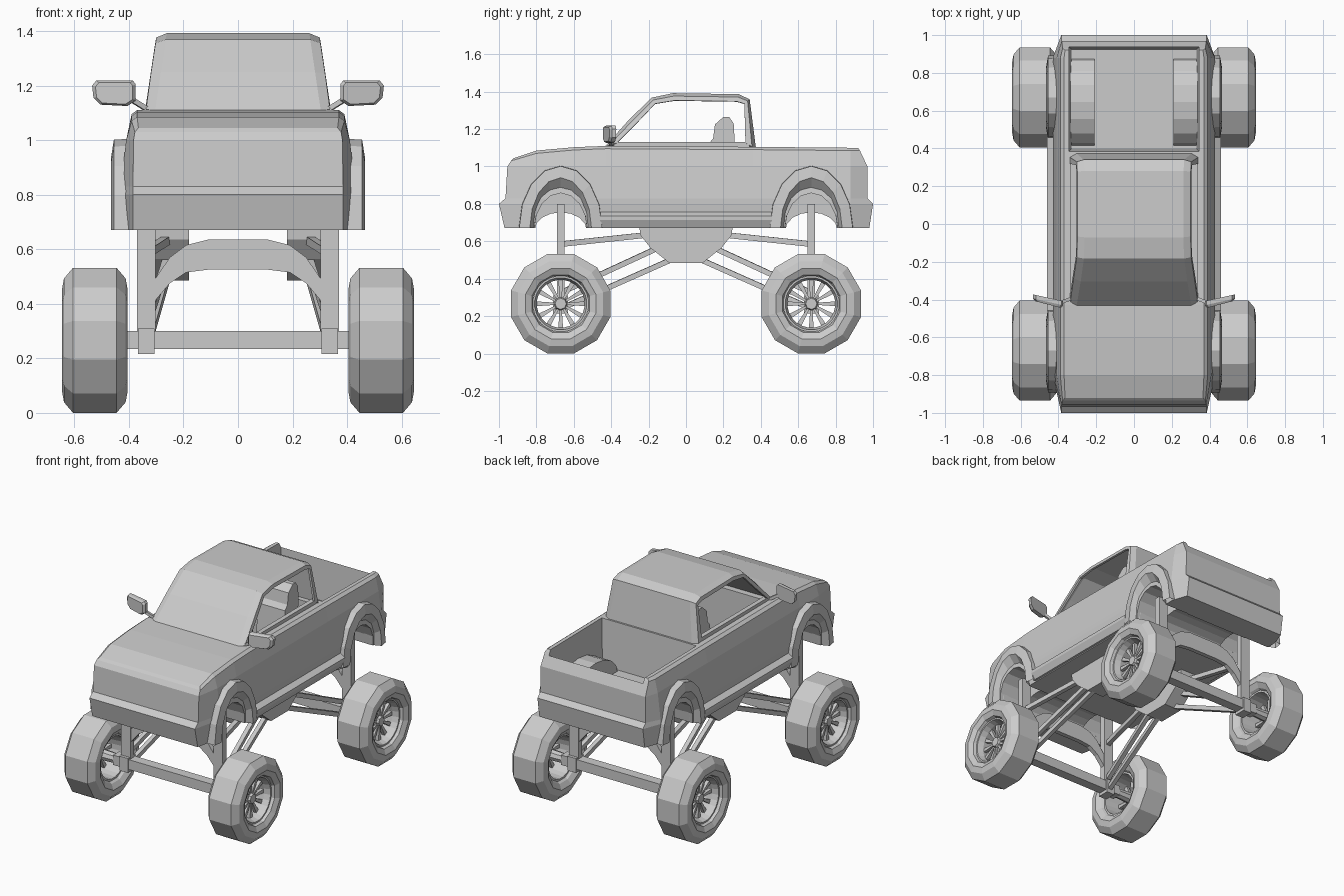
import bpy, bmesh
from math import sin, cos, pi
from mathutils import Vector

if "Cube" in bpy.data.objects:
    bpy.data.objects.remove(bpy.data.objects["Cube"])


def mesh_obj(name, verts, faces):
    me = bpy.data.meshes.new(name)
    me.from_pydata([tuple(v) for v in verts], [], faces)
    bm = bmesh.new()
    bm.from_mesh(me)
    bmesh.ops.recalc_face_normals(bm, faces=bm.faces)
    bm.to_mesh(me)
    bm.free()
    ob = bpy.data.objects.new(name, me)
    bpy.context.collection.objects.link(ob)
    return ob


def loft(name, rings, closed=True, caps=True, loop=False):
    """Skin a list of equal-length point rings."""
    n, m = len(rings[0]), len(rings)
    verts = [p for r in rings for p in r]
    faces = []
    for j in range(m if loop else m - 1):
        k = (j + 1) % m
        for i in range(n if closed else n - 1):
            h = (i + 1) % n
            faces.append((j * n + i, j * n + h, k * n + h, k * n + i))
    if caps:
        faces += [tuple(range(n)), tuple(range((m - 1) * n, m * n))]
    return mesh_obj(name, verts, faces)


def box(name, x0, x1, y0, y1, z0, z1, inset=0):
    """Box whose floor may be inset (tapered)."""
    rings = [[(x0 + d, y0 + d, z), (x1 - d, y0 + d, z), (x1 - d, y1 - d, z), (x0 + d, y1 - d, z)]
             for z, d in ((z0, inset), (z1, 0))]
    return loft(name, rings)


def extrude_x(name, prof, x0, x1):
    return loft(name, [[(x, y, z) for y, z in prof] for x in (x0, x1)])


def bar(name, a, b, w):
    """Square bar between two points."""
    a, b = Vector(a), Vector(b)
    d = (b - a).normalized()
    s = d.cross(Vector((0, 0, 1))).normalized() * w / 2
    u = s.cross(d).normalized() * w / 2
    return loft(name, [[p + s + u, p - s + u, p - s - u, p + s - u] for p in (a, b)])


def half_ellipse(cy, a, b, n=8, z0=0.67):
    return [(cy + a * cos(pi * i / n), z0 + b * sin(pi * i / n)) for i in range(n + 1)]


def cut(ob, cutter):
    m = ob.modifiers.new("cut", 'BOOLEAN')
    m.operation, m.solver, m.object = 'DIFFERENCE', 'EXACT', cutter
    bpy.ops.object.select_all(action='DESELECT')
    bpy.context.view_layer.objects.active = ob
    ob.select_set(True)
    bpy.ops.object.modifier_apply(modifier=m.name)


# Body: stations along y, six height rows per side
heights = [0.67, 0.80, 0.83, 1.0]
wide = [0.42, 0.43, 0.43, 0.41, 0.39, 0.37]
narrow = [0.385, 0.385, 0.385, 0.383, 0.378, 0.365]
stations = [([-.97, -1, -.965, -.955, -.935, -.92], 1.045, narrow)]
for y, zt, w in ((-.8, 1.085, wide), (-.6, 1.103, wide), (-.43, 1.11, wide),
                 (.36, 1.105, wide), (.88, 1.1, wide)):
    stations.append(([y] * 6, zt, w))
stations.append(([.98, 1, .97, .97, .93, .92], 1.1, narrow))
rings = []
for ys, zt, w in stations:
    zs = heights + [zt - .015, zt]
    half = list(zip(w, ys, zs))
    rings.append(half + [(-x, y, z) for x, y, z in reversed(half)])
body = loft("truck_body", rings, caps=False)
bm = bmesh.new()
bm.from_mesh(body.data)
bm.verts.ensure_lookup_table()
for base in (0, 12 * (len(rings) - 1)):
    for i in range(5):
        bm.faces.new([bm.verts[base + k] for k in (i, i + 1, 10 - i, 11 - i)])
bmesh.ops.recalc_face_normals(bm, faces=bm.faces)
bm.to_mesh(body.data)
bm.free()

# Bed, cabin and wheel well openings
cutters = [box("cut_bed", -.35, .35, .38, .945, .80, 1.2, .02),
           box("cut_cabin", -.305, .305, -.37, .325, .80, 1.25)]
wells = []
for cy in (-.67, .67):
    cutters.append(extrude_x("cut_tunnel", half_ellipse(cy, .139, .095, z0=.66), -.5, .5))
    for s in (-1, 1):
        wells.append(extrude_x("cut_well", half_ellipse(cy, .142, .198, z0=.66), s * .235, s * .5))
for c in cutters + wells:
    c.hide_render = True
    cut(body, c)

for s in (-1, 1):
    # Wheel humps inside the bed
    hump = extrude_x("bed_wheel_hump", half_ellipse(.645, .235, .16, z0=.78), s * .21, s * .335)
    for c in wells:
        if c.data.vertices[0].co.y > 0 and c.data.vertices[0].co.x * s > 0:
            cut(hump, c)
    # Rocker panel between the flares
    loft("rocker_panel", [[(s * .40, y, .68), (s * .44, y, .672), (s * .46, y, .715),
                           (s * .46, y, .735), (s * .42, y, .76)] for y in (-.46, .46)])
    # Fender flares
    for cy in (-.67, .67):
        prof = ((.385, .225, .335), (.455, .222, .332), (.465, .165, .27), (.40, .14, .19), (.36, .14, .19))
        loft("fender_flare", [[(s * x, y, z) for y, z in half_ellipse(cy, a, b)]
                              for x, a, b in prof], closed=False, caps=False, loop=True)
    # Window sill
    box("window_sill", min(s * .305, s * .335), max(s * .305, s * .335), -.39, .34, 1.09, 1.13)
    # Seats
    x0, x1 = sorted((s * .06, s * .26))
    extrude_x("seat_back", [(.10, .85), (.24, .85), (.26, 1.14), (.255, 1.23), (.23, 1.265),
                            (.20, 1.265), (.155, 1.225), (.145, 1.15), (.12, 1.12)], x0, x1)
    box("seat_cushion", x0, x1, -.12, .12, .80, .92)
    # Side mirror
    face = [(.37, 1.20), (.385, 1.218), (.52, 1.218), (.53, 1.205), (.53, 1.145),
            (.50, 1.125), (.40, 1.13), (.375, 1.155)]
    face = [(.375, 1.0)] and [(.905 - x, z) for x, z in face]
    loft("side_mirror", [[(s * (.4525 + (x - .4525) * k), -.43 + (x - .375) * .22 + dy, 1.17 + (z - 1.17) * k)
                          for x, z in face] for dy, k in ((-.014, .85), (0, 1), (.022, 1))])
    bar("mirror_arm", (s * .32, -.39, 1.105), (s * .40, -.42, 1.155), .018)

# Cab roof, windscreen, back panel and pillars as one skin
outer = [(-.43, 1.10), (-.30, 1.245), (-.18, 1.362), (-.07, 1.385), (.28, 1.38), (.335, 1.355), (.368, 1.09)]
inner = [(-.37, 1.125), (-.26, 1.235), (-.165, 1.335), (-.06, 1.352), (.27, 1.347), (.312, 1.335), (.318, 1.125)]
rings = []
for (py, pz), (qy, qz) in zip(outer, inner):
    mid = (py + .4 * (qy - py), pz + .4 * (qz - pz))
    half = [(.335 - .15 * (z - 1.1) - d, y, z)
            for (y, z), d in (((qy, qz), 0), (mid, 0), ((py, pz), .032))]
    rings.append(half + [(-x, y, z) for x, y, z in reversed(half)])
cab = loft("cab", rings, closed=False, caps=False)
sol = cab.modifiers.new("thickness", 'SOLIDIFY')
sol.thickness, sol.offset = .014, 0


# Wheels
def revolve(name, prof, cy, s, n=12):
    rings = []
    for i in range(n):
        t = 2 * pi * (i + .5) / n
        rings.append([(s * x, cy + r * sin(t), .266 - r * cos(t)) for x, r in prof])
    return loft(name, rings, caps=False, loop=True)


for cy in (-.67, .67):
    for s in (-1, 1):
        revolve("tyre", [(.425, .16), (.405, .195), (.412, .235), (.445, .275), (.605, .275), (.638, .235),
                         (.645, .195), (.628, .16), (.60, .15), (.44, .15)], cy, s)
        revolve("rim", [(.44, .15), (.61, .15), (.61, .14), (.57, .128), (.44, .135)], cy, s, 24)
        loft("hub", [[(s * x, cy + r * cos(pi * k / 4), .266 + r * sin(pi * k / 4)) for k in range(8)]
                     for x, r in ((.40, .03), (.56, .038), (.58, .03))])
        for k in range(12):
            t = 2 * pi * k / 12
            ray, side = Vector((0, cos(t), sin(t))), Vector((0, -sin(t), cos(t)))
            c = Vector((s * .555, cy, .266))
            dx = Vector((.011, 0, 0))
            loft("spoke", [[c + ray * r + side * w + dx, c + ray * r - side * w + dx,
                            c + ray * r - side * w - dx, c + ray * r + side * w - dx]
                           for r, w in ((.03, .006), (.134, .013))])

# Axles, posts, arch trusses
truss = [(.305, .49, .41), (.25, .57, .475), (.19, .615, .515), (.11, .635, .525)]
truss += [(-x, a, b) for x, a, b in reversed(truss)]
for f in (-1, 1):
    y = f * .67
    box("axle", -.42, .42, y - .032, y + .032, .235, .30)
    loft("axle_arch", [[(x, y - .015, a), (x, y + .015, a), (x, y + .015, b), (x, y - .015, b)]
                       for x, a, b in truss])
    for s in (-1, 1):
        x = s * .337
        box("suspension_post", x - .034, x + .034, y - .02, y + .02, .29, .80)
        box("axle_bracket", x - .03, x + .03, y - .04, y + .04, .215, .31)
        # Links from the chassis plates to the axle
        bar("upper_link", (s * .26, f * .20, .635), (x, y, .585), .03)
        bar("middle_link", (s * .26, f * .16, .56), (x, y, .325), .028)
        bar("lower_link", (s * .26, f * .06, .51), (x, y, .24), .028)

# Chassis plates under the cab
for s in (-1, 1):
    extrude_x("chassis_plate", [(-.25, .69), (-.245, .635), (-.19, .565), (-.09, .485), (.09, .485),
                                (.19, .565), (.245, .635), (.25, .69)], s * .18, s * .305)

for c in cutters + wells:
    bpy.data.objects.remove(c)
